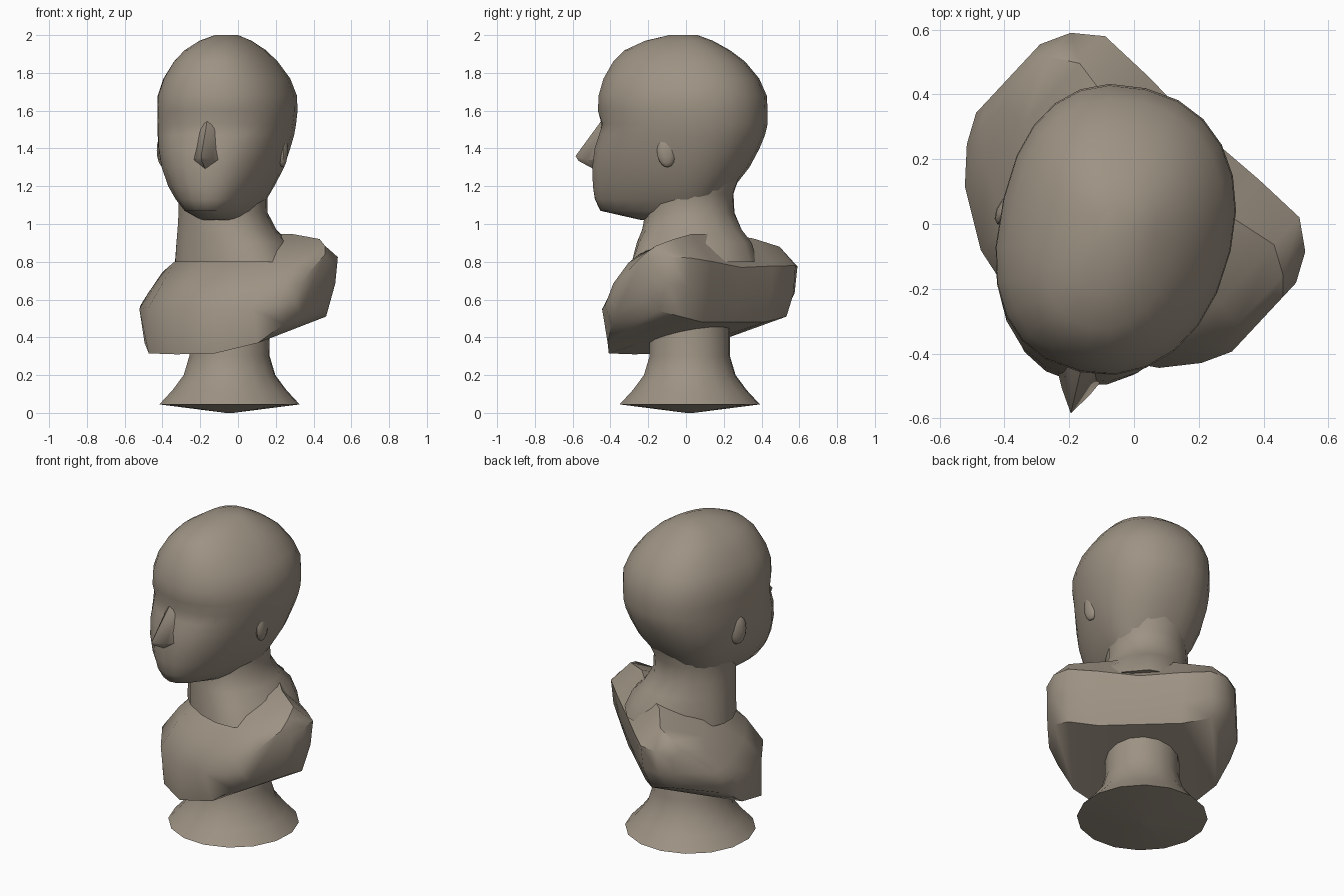
import bpy, bmesh, math
from mathutils import Matrix, Vector

cube = bpy.data.objects.get("Cube")
if cube:
    bpy.data.objects.remove(cube, do_unlink=True)

stone = bpy.data.materials.new("warm grey stone")
STONE_COLOUR = (0.34, 0.29, 0.23, 1)
stone.diffuse_color = STONE_COLOUR
stone.use_nodes = True
bsdf = stone.node_tree.nodes["Principled BSDF"]
bsdf.inputs["Base Color"].default_value = STONE_COLOUR
bsdf.inputs["Roughness"].default_value = 0.8


def finish(name, bm, place, angle):
    """Turn a bmesh into a placed, shaded object."""
    bmesh.ops.recalc_face_normals(bm, faces=bm.faces)
    mesh = bpy.data.meshes.new(name)
    bm.to_mesh(mesh)
    bm.free()
    mesh.transform(place)
    mesh.materials.append(stone)
    mesh.shade_smooth()
    mesh.set_sharp_from_angle(angle=math.radians(angle))
    obj = bpy.data.objects.new(name, mesh)
    bpy.context.collection.objects.link(obj)
    return obj


def loft(name, rings, place, angle=45):
    """Skin a list of equal-length closed rings and cap both ends."""
    bm = bmesh.new()
    rows = [[bm.verts.new(p) for p in ring] for ring in rings]
    for a, b in zip(rows, rows[1:]):
        for i in range(len(a)):
            j = (i + 1) % len(a)
            bm.faces.new((a[i], a[j], b[j], b[i]))
    bm.faces.new(rows[0])
    bm.faces.new(rows[-1])
    return finish(name, bm, place, angle)


def egg_ring(z, front, back, left, right, sides=24, left_power=0.92, right_power=0.84):
    """Oval ring with its own reach on each side; a lower power is squarer."""
    ring = []
    for i in range(sides):
        a = math.tau * i / sides
        c, s = math.cos(a), math.sin(a)
        power = left_power if c > 0 else right_power
        x = math.copysign(abs(c) ** power, c) * (left if c > 0 else right)
        y = math.copysign(abs(s) ** power, s) * (back if s > 0 else front)
        ring.append(Vector((x, y, z)))
    return ring


def turned(x, y, degrees):
    return Matrix.Translation((x, y, 0)) @ Matrix.Rotation(math.radians(degrees), 4, 'Z')


# Places: the chest faces one diagonal, the head is turned part way back
head_place = turned(-0.06, 0, -13)
chest_place = turned(-0.038, 0.033, -43)
stand_place = turned(-0.045, 0.02, 8)

# Pedestal: flared foot, round stem, shallow point beneath
foot = [(0, 0.02), (0.045, 0.375), (0.12, 0.305), (0.2, 0.245), (0.3, 0.215), (0.58, 0.212)]
loft("pedestal", [egg_ring(z, r, r, r, r, 16, 1, 1) for z, r in foot], stand_place, 60)

# Torso: (depth, height) sections from the middle out to the cut arm
sections = [
    (0.00, [(0.10, 0.90), (0.34, 0.70), (0.44, 0.55), (0.42, 0.31),
            (-0.30, 0.48), (-0.34, 0.60), (-0.355, 0.77), (-0.24, 0.95)]),
    (0.24, [(0.04, 0.87), (0.28, 0.69), (0.38, 0.56), (0.38, 0.315),
            (-0.30, 0.48), (-0.34, 0.61), (-0.365, 0.79), (-0.22, 0.935)]),
    (0.41, [(0.00, 0.82), (0.17, 0.67), (0.27, 0.55), (0.23, 0.37),
            (-0.30, 0.51), (-0.35, 0.65), (-0.365, 0.80), (-0.25, 0.90)]),
    (0.495, [(0.00, 0.77), (0.11, 0.66), (0.17, 0.57), (0.12, 0.47),
             (-0.22, 0.54), (-0.28, 0.66), (-0.30, 0.80), (-0.20, 0.86)]),
    (0.54, [(-0.03, 0.72), (0.04, 0.65), (0.08, 0.59), (0.04, 0.54),
            (-0.14, 0.58), (-0.20, 0.67), (-0.21, 0.77), (-0.15, 0.81)]),
]
full = [(-u, s) for u, s in reversed(sections[1:])] + sections
# The left shoulder rides a little higher than the right
loft("torso", [[(u, -d, z + 0.05 * u * (z > 0.6)) for d, z in s] for u, s in full],
     chest_place, 42)

# Neck: upright in front, spreading toward the back and the left shoulder
neck = [(0.80, 0.22, 0.42, 0.40, 0.27), (0.90, 0.22, 0.38, 0.34, 0.26),
        (0.97, 0.22, 0.31, 0.275, 0.25), (1.06, 0.22, 0.255, 0.235, 0.24),
        (1.16, 0.23, 0.25, 0.235, 0.235), (1.32, 0.24, 0.32, 0.27, 0.27)]
loft("neck", [egg_ring(*row, 16, 1, 1) for row in neck], turned(-0.085, 0.01, -38), 60)

# Head: stacked ovals given as height, front, back, left and right reach
head = [
    (1.02, 0.24, 0.10, 0.11, 0.12), (1.07, 0.465, 0.16, 0.16, 0.19),
    (1.13, 0.495, 0.2, 0.21, 0.24), (1.20, 0.505, 0.25, 0.25, 0.285),
    (1.30, 0.505, 0.33, 0.30, 0.325), (1.40, 0.49, 0.385, 0.33, 0.345),
    (1.47, 0.47, 0.415, 0.35, 0.35), (1.53, 0.46, 0.43, 0.36, 0.352),
    (1.60, 0.47, 0.43, 0.368, 0.352), (1.68, 0.465, 0.425, 0.365, 0.35),
    (1.77, 0.44, 0.385, 0.33, 0.32), (1.86, 0.39, 0.31, 0.265, 0.265),
    (1.92, 0.33, 0.23, 0.205, 0.21), (1.97, 0.22, 0.14, 0.13, 0.135),
    (2.0, 0.09, 0.06, 0.06, 0.06),
]
head_rings = [egg_ring(*row) for row in head]
for ring in head_rings:
    for p in ring:
        # Shallow eye hollows
        if p.y < -0.3:
            socket = ((abs(p.x) - 0.14) / 0.08) ** 2 + ((p.z - 1.52) / 0.05) ** 2
            p.y += 0.02 * math.exp(-socket)
loft("head", head_rings, head_place, 60)

# Nose: wedge from the brow to the tip, cut back under the nostrils
bm = bmesh.new()
nose = [(0, -0.45, 1.56), (0, -0.6, 1.36), (0, -0.585, 1.335), (0, -0.5, 1.29)]
for side in (-1, 1):
    nose += [(side * 0.045, -0.53, 1.34), (side * 0.09, -0.44, 1.34), (side * 0.04, -0.44, 1.52)]
bmesh.ops.convex_hull(bm, input=[bm.verts.new(p) for p in nose])
finish("nose", bm, head_place, 50)

# Ears: flattened drops lying close to the skull
for name, side, reach in (("right_ear", -1, 0.335), ("left_ear", 1, 0.31)):
    bm = bmesh.new()
    bmesh.ops.create_uvsphere(bm, u_segments=10, v_segments=8, radius=1)
    lean = Matrix.Rotation(side * math.radians(18), 4, 'Z')
    bmesh.ops.transform(bm, verts=bm.verts, matrix=Matrix.Translation((side * reach, -0.03, 1.39))
                        @ lean @ Matrix.Diagonal((0.028, 0.055, 0.09, 1)))
    finish(name, bm, head_place, 60)
